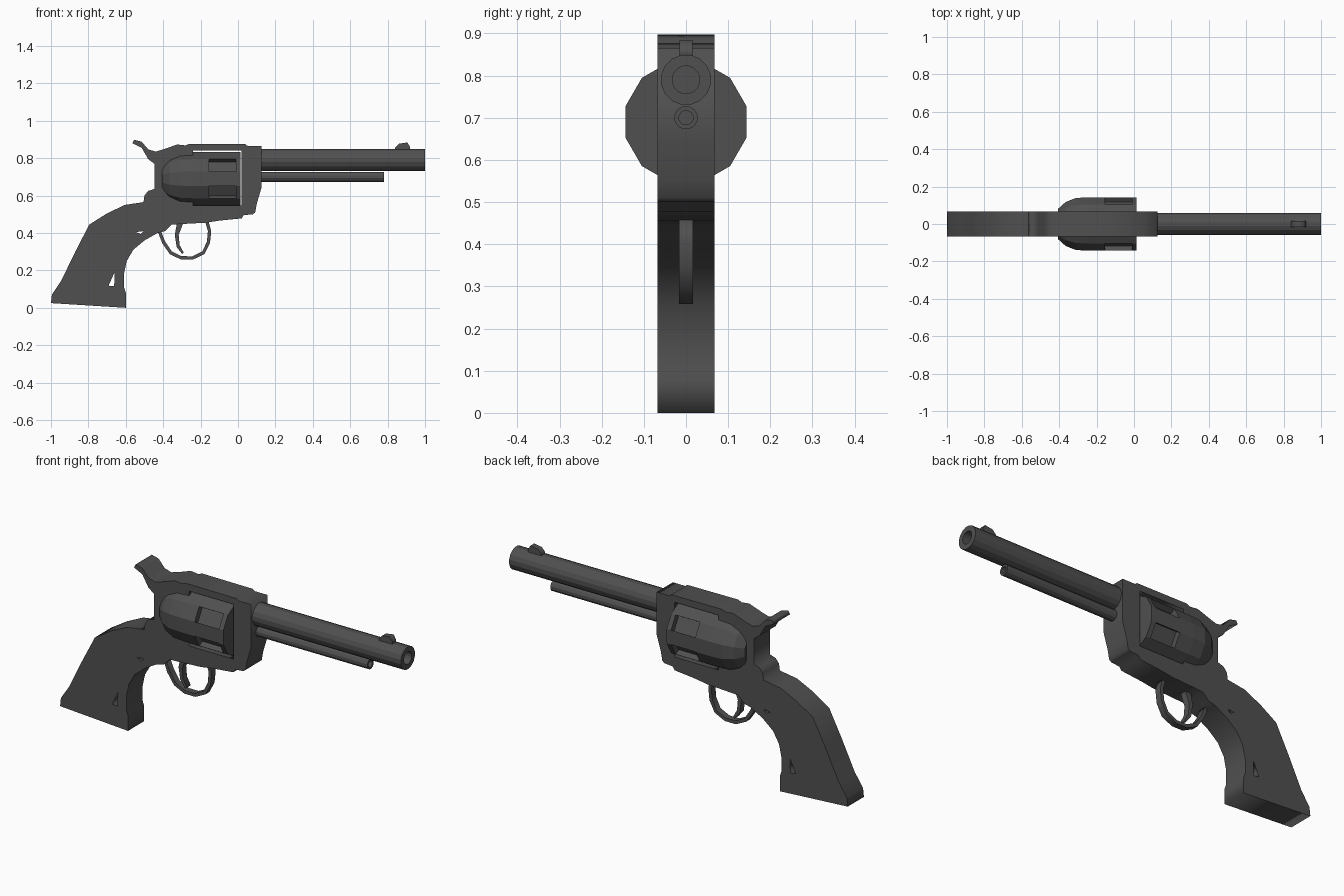
import bpy, bmesh, math
from mathutils import Matrix, Vector

if "Cube" in bpy.data.objects:
    bpy.data.objects.remove(bpy.data.objects["Cube"])

steel = bpy.data.materials.new("dark grey steel")
steel.diffuse_color = (0.08, 0.08, 0.08, 1)
steel.use_nodes = True
steel.node_tree.nodes["Principled BSDF"].inputs["Base Color"].default_value = steel.diffuse_color


def plate(name, loops, half):
    """Flat outline in x/z (later loops are holes), thickened along y."""
    cu = bpy.data.curves.new(name, 'CURVE')
    cu.dimensions, cu.fill_mode, cu.extrude = '2D', 'BOTH', half
    for pts in loops:
        s = cu.splines.new('POLY')
        s.points.add(len(pts) - 1)
        for p, (x, z) in zip(s.points, pts):
            p.co = (x, z, 0, 1)
        s.use_cyclic_u = True
    tmp = bpy.data.objects.new(name + "_outline", cu)
    bpy.context.collection.objects.link(tmp)
    me = bpy.data.meshes.new_from_object(tmp)
    bpy.data.objects.remove(tmp)
    me.transform(Matrix.Rotation(math.pi / 2, 4, 'X'))
    bm = bmesh.new()
    bm.from_mesh(me)
    bmesh.ops.remove_doubles(bm, verts=bm.verts, dist=1e-5)
    return finish(name, bm)


def finish(name, bm):
    bmesh.ops.recalc_face_normals(bm, faces=bm.faces)
    me = bpy.data.meshes.new(name)
    bm.to_mesh(me)
    bm.free()
    me.materials.clear()
    me.materials.append(steel)
    ob = bpy.data.objects.new(name, me)
    bpy.context.collection.objects.link(ob)
    return ob


def lathe(profile, z, n, phase=0.0):
    """Rings of (x, radius) around an x-directed axis, capped at both ends."""
    bm = bmesh.new()
    rings = [[bm.verts.new((x, r * math.cos(a), z + r * math.sin(a)))
              for a in (2 * math.pi * (k + phase) / n for k in range(n))]
             for x, r in profile]
    strips = [[bm.faces.new((a[k], a[(k + 1) % n], b[(k + 1) % n], b[k]))
               for k in range(n)] for a, b in zip(rings, rings[1:])]
    bm.faces.new(rings[0])
    bm.faces.new(rings[-1])
    bmesh.ops.recalc_face_normals(bm, faces=bm.faces)
    return bm, strips


# Frame, grip and hammer: one slab with the cylinder window and grip openings
body = [(-1, .025), (-.995, .07), (-.945, .145), (-.87, .30), (-.795, .445),
        (-.70, .505), (-.605, .55), (-.505, .565), (-.5, .6), (-.48, .625),
        (-.447, .635), (-.447, .77), (-.48, .795), (-.515, .855), (-.565, .88),
        (-.555, .898), (-.515, .888), (-.48, .847), (-.44, .835), (-.405, .845),
        (-.325, .873), (-.28, .868), (-.26, .877), (.04, .875), (.05, .866),
        (.125, .866), (.125, .64), (.10, .555), (.092, .51), (.08, .5),
        (.03, .495), (.02, .478), (-.1, .466), (-.17, .455), (-.26, .45),
        (-.355, .445), (-.39, .41), (-.43, .4), (-.5, .36), (-.56, .31),
        (-.595, .25), (-.61, .18), (-.61, .11), (-.6, .08), (-.6, 0)]
window = [(-.24, .548), (.02, .548), (.02, .84), (-.24, .84)]
grip_slot = [(-.66, .19), (-.692, .118), (-.662, .115)]
upper_slot = [(-.545, .405), (-.505, .41), (-.52, .394)]
plate("frame_and_grip", [body, window, grip_slot, upper_slot], .068)

# Cylinder: twelve sides, every second side with a sunk flute
bm, strips = lathe([(-.405, .085), (-.365, .122), (-.31, .144), (-.24, .148),
                    (-.155, .148), (-.012, .148), (.014, .148)], .69, 12, .5)
flutes = [f for f in strips[4]
          if round(math.degrees(math.atan2(f.calc_center_median().z - .69,
                                           f.calc_center_median().y))) % 60 == 30]
for f in bmesh.ops.extrude_discrete_faces(bm, faces=flutes)['faces']:
    bmesh.ops.translate(bm, verts=f.verts, vec=Vector(f.normal) * -.03)
finish("cylinder", bm)

# Barrel and ejector rod tube, both hollow at the muzzle end
for name, z, r, bore, end, n in (("barrel", .79, .06, .033, 1.0, 16),
                                 ("ejector_tube", .70, .028, .017, .78, 12)):
    bm, _ = lathe([(.10, r), (end, r), (end, bore), (end - .08, bore)], z, n, .5)
    finish(name, bm)

# Front sight
plate("front_sight", [[(.84, .84), (.84, .855), (.86, .877), (.905, .884),
                       (.92, .86), (.92, .84)]], .016)

# Trigger guard: a bent strip, outer line plus the same line pulled inward
outer = [(-.43, .41), (-.405, .345), (-.365, .287), (-.305, .258), (-.24, .258),
         (-.18, .287), (-.15, .345), (-.143, .41), (-.158, .465)]
c = Vector((-.28, .41))
inner = [tuple(Vector(p) + (c - Vector(p)).normalized() * .018) for p in outer]
plate("trigger_guard", [outer + inner[::-1]], .017)

# Trigger
plate("trigger", [[(-.325, .46), (-.338, .39), (-.328, .325), (-.298, .287),
                   (-.29, .295), (-.312, .335), (-.317, .39), (-.29, .46)]], .017)
